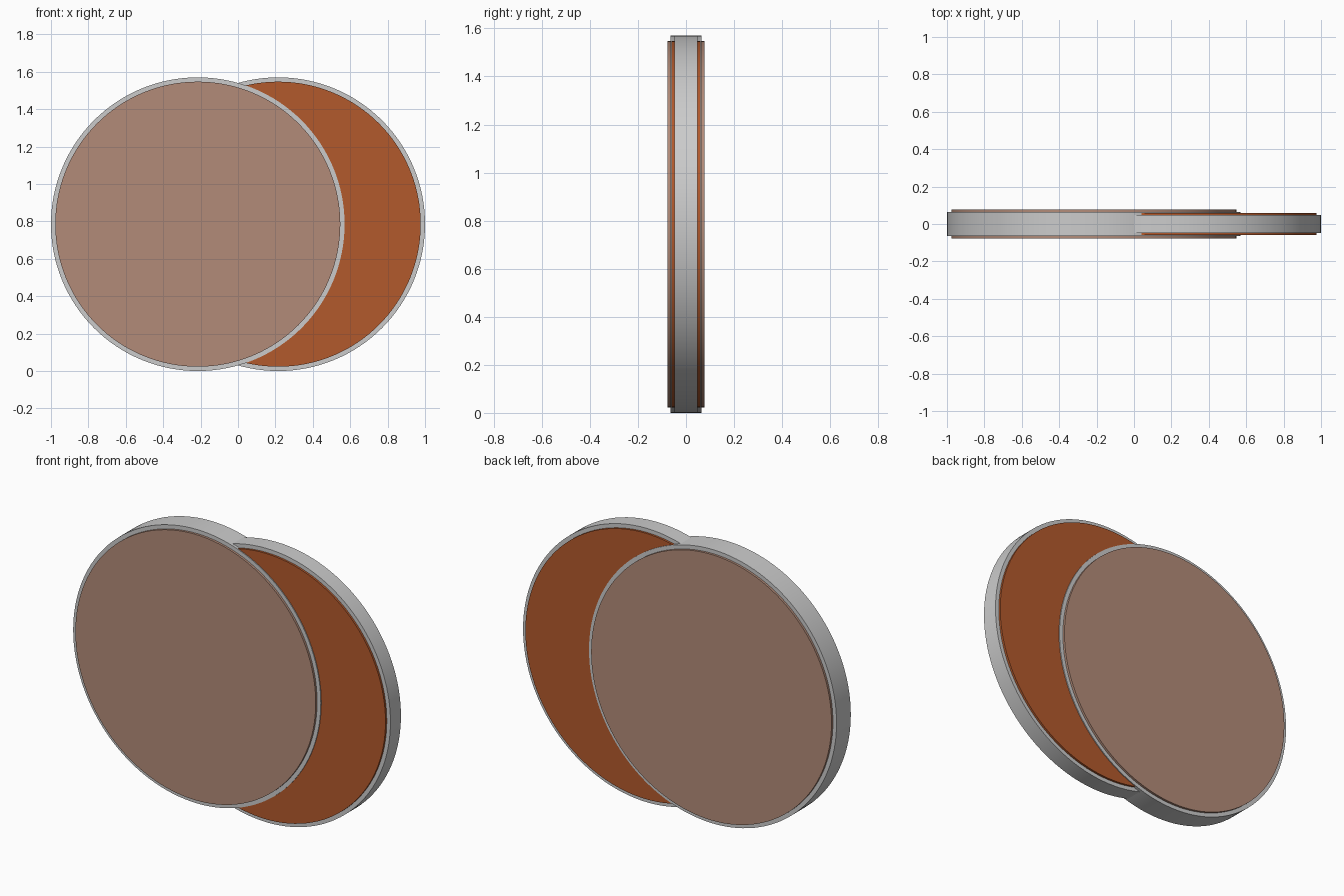
import bpy, math

if "Cube" in bpy.data.objects:
    bpy.data.objects.remove(bpy.data.objects["Cube"])

R, FACE_R = 0.785, 0.762


def material(name, rgb):
    m = bpy.data.materials.new(name)
    m.diffuse_color = (*rgb, 1)
    m.use_nodes = True
    m.node_tree.nodes["Principled BSDF"].inputs["Base Color"].default_value = m.diffuse_color
    return m


def disc(name, x, y, radius, depth, mat=None):
    bpy.ops.mesh.primitive_cylinder_add(
        vertices=128, radius=radius, depth=depth,
        location=(x, y, R), rotation=(math.pi / 2, 0, 0))
    ob = bpy.context.object
    ob.name = name
    bpy.ops.object.shade_smooth_by_angle(angle=math.radians(30))
    if mat:
        ob.data.materials.append(mat)
    return ob


pink = material("pale_copper", (0.45, 0.26, 0.19))
orange = material("deep_orange", (0.45, 0.10, 0.025))

# Each coin: grey core plus a thin raised coloured face on both sides
for name, x, core, outer, mat in (
        ("left_coin", -0.215, 0.0645, 0.0775, pink),
        ("right_coin", 0.215, 0.0475, 0.0595, orange)):
    disc(name + "_rim", x, 0, R, 2 * core)
    for side, s in (("front", -1), ("back", 1)):
        inner = core - 0.005
        disc(f"{name}_{side}_face", x, s * (inner + outer) / 2,
             FACE_R, outer - inner, mat)
